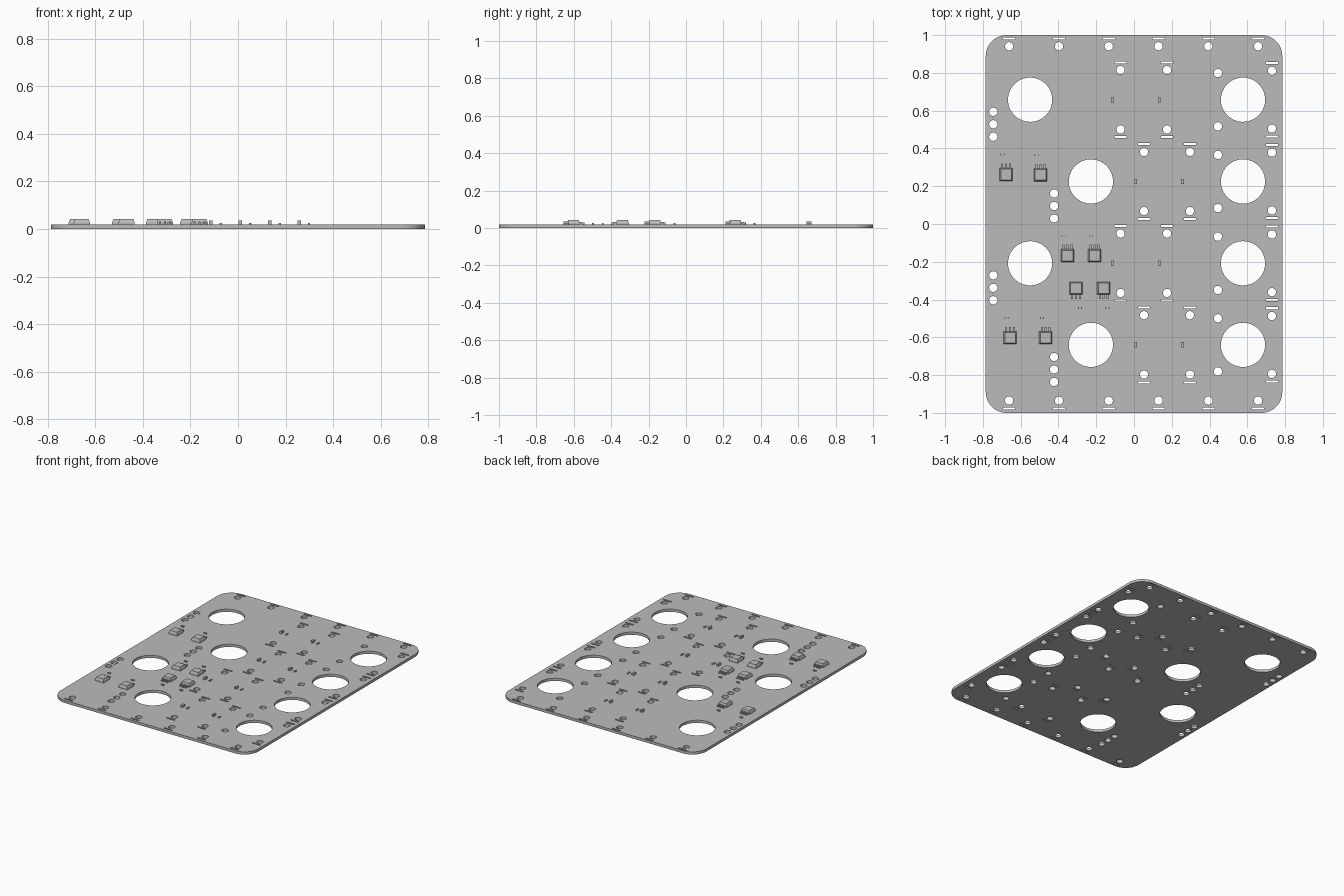
import bpy, bmesh
from math import cos, sin, pi

cube = bpy.data.objects.get("Cube")
if cube:
    bpy.data.objects.remove(cube)

grey = bpy.data.materials.new("board grey")
grey.use_nodes = True
grey.diffuse_color = (0.5, 0.5, 0.5, 1)
grey.node_tree.nodes["Principled BSDF"].inputs["Base Color"].default_value = (0.5, 0.5, 0.5, 1)

T = 0.019                       # board thickness
ROWS = (0.658, 0.225, -0.208, -0.64)


def circle(x, y, r, n):
    return [(x + r * cos(2 * pi * i / n), y + r * sin(2 * pi * i / n)) for i in range(n)]


def rect(x, y, w, h):
    return [(x + sx * w / 2, y + sy * h / 2) for sx, sy in ((-1, -1), (1, -1), (1, 1), (-1, 1))]


def rounded(hx, hy, r, n=10):
    pts = []
    for k, (sx, sy) in enumerate(((1, 1), (-1, 1), (-1, -1), (1, -1))):
        for i in range(n + 1):
            a = (k + i / n) * pi / 2
            pts.append((sx * (hx - r) + r * cos(a), sy * (hy - r) + r * sin(a)))
    return pts


# Outline and all openings of the board
loops = [rounded(0.785, 1.0, 0.11)]


def pin_hole(x, y):
    loops.append(circle(x, y, 0.022, 20))


def hole_and_slot(x, y, side):
    pin_hole(x, y)
    loops.append(rect(x, y + side * 0.041, 0.064, 0.011))


for i in range(6):              # front and back edge rows
    x = -0.661 + i * 0.2636
    hole_and_slot(x, 0.941, 1)
    hole_and_slot(x, -0.935, -1)

for row, cy in enumerate(ROWS):
    odd = row % 2
    loops.append(circle(-0.228 if odd else -0.55, cy, 0.117, 64))
    loops.append(circle(0.577, cy, 0.117, 64))
    for s in (-1, 1):
        for x in ((0.053, 0.296) if odd else (-0.071, 0.175)):
            hole_and_slot(x, cy + s * 0.157, s)
        hole_and_slot(0.73, cy + s * 0.153, s)
        pin_hole(0.444, cy + s * 0.141)
    for k in (-1, 0, 1):        # three-pin connector holes
        pin_hole(-0.423 if odd else -0.745, cy - 0.13 + k * 0.066)

# Board: filled flat curve with thickness, turned into a mesh
curve = bpy.data.curves.new("board_outline", "CURVE")
curve.dimensions = "2D"
curve.fill_mode = "BOTH"
curve.extrude = T / 2
for pts in loops:
    sp = curve.splines.new("POLY")
    sp.points.add(len(pts) - 1)
    for p, (x, y) in zip(sp.points, pts):
        p.co = (x, y, T / 2, 1)
    sp.use_cyclic_u = True
temp = bpy.data.objects.new("board_outline", curve)
bpy.context.collection.objects.link(temp)
bpy.context.view_layer.update()
mesh = bpy.data.meshes.new_from_object(temp.evaluated_get(bpy.context.evaluated_depsgraph_get()))
bpy.data.objects.remove(temp)
bm = bmesh.new()
bm.from_mesh(mesh)
bmesh.ops.remove_doubles(bm, verts=bm.verts, dist=0.0001)
low = min(v.co.z for v in bm.verts)
for v in bm.verts:              # stand the board on the ground
    v.co.z = 0 if v.co.z < low + T / 2 else T
bmesh.ops.recalc_face_normals(bm, faces=bm.faces)
bm.to_mesh(mesh)
bm.free()
mesh.materials.clear()
mesh.materials.append(grey)
board = bpy.data.objects.new("board", mesh)
bpy.context.collection.objects.link(board)


# Surface components
def add_box(bm, x, y, w, d, z0, z1, taper=1.0):
    lower = [bm.verts.new((px, py, z0)) for px, py in rect(x, y, w, d)]
    upper = [bm.verts.new((px, py, z1)) for px, py in rect(x, y, w * taper, d * taper)]
    bm.faces.new(lower[::-1])
    bm.faces.new(upper)
    for i in range(4):
        j = (i + 1) % 4
        bm.faces.new((lower[i], lower[j], upper[j], upper[i]))


def make_object(name, bm):
    me = bpy.data.meshes.new(name)
    bm.to_mesh(me)
    bm.free()
    me.materials.append(grey)
    bpy.context.collection.objects.link(bpy.data.objects.new(name, me))


# Transistors: body with tapered cap, three stepped legs, and a nearby chip resistor
PLACES = ((-0.677, 0.262, 1), (-0.495, 0.26, 1), (-0.352, -0.167, 1), (-0.209, -0.167, 1),
          (-0.307, -0.34, -1), (-0.161, -0.34, -1), (-0.656, -0.602, 1), (-0.468, -0.602, 1))
for n, (x, y, s) in enumerate(PLACES, 1):
    bm = bmesh.new()
    add_box(bm, x, y, 0.068, 0.068, T, 0.027)
    add_box(bm, x, y, 0.068, 0.068, 0.027, 0.043, 0.82)
    for k in (-1, 0, 1):
        lx = x + k * 0.021
        add_box(bm, lx, y + s * 0.04, 0.009, 0.018, 0.025, 0.031)
        add_box(bm, lx, y + s * 0.052, 0.009, 0.012, T, 0.028)
    make_object(f"transistor_{n}", bm)
    bm = bmesh.new()
    cx, cy = x - s * 0.02, y + s * 0.105
    add_box(bm, cx, cy, 0.012, 0.009, T, 0.026)
    for k in (-1, 1):
        add_box(bm, cx + k * 0.008, cy, 0.005, 0.01, T, 0.027)
    make_object(f"resistor_{n}", bm)

# Capacitors and small chips between the hole pairs
for row, cy in enumerate(ROWS):
    for col, x in enumerate((0.01, 0.257) if row % 2 else (-0.114, 0.134)):
        bm = bmesh.new()
        add_box(bm, x, cy, 0.014, 0.028, T, 0.035)
        make_object(f"capacitor_{row}_{col}", bm)
        bm = bmesh.new()
        add_box(bm, x + 0.041, cy, 0.01, 0.026, T, 0.025)
        make_object(f"small_chip_{row}_{col}", bm)

# Smooth the round openings, keep the rims sharp
bpy.ops.object.select_all(action="DESELECT")
board.select_set(True)
bpy.context.view_layer.objects.active = board
bpy.ops.object.shade_smooth_by_angle()
